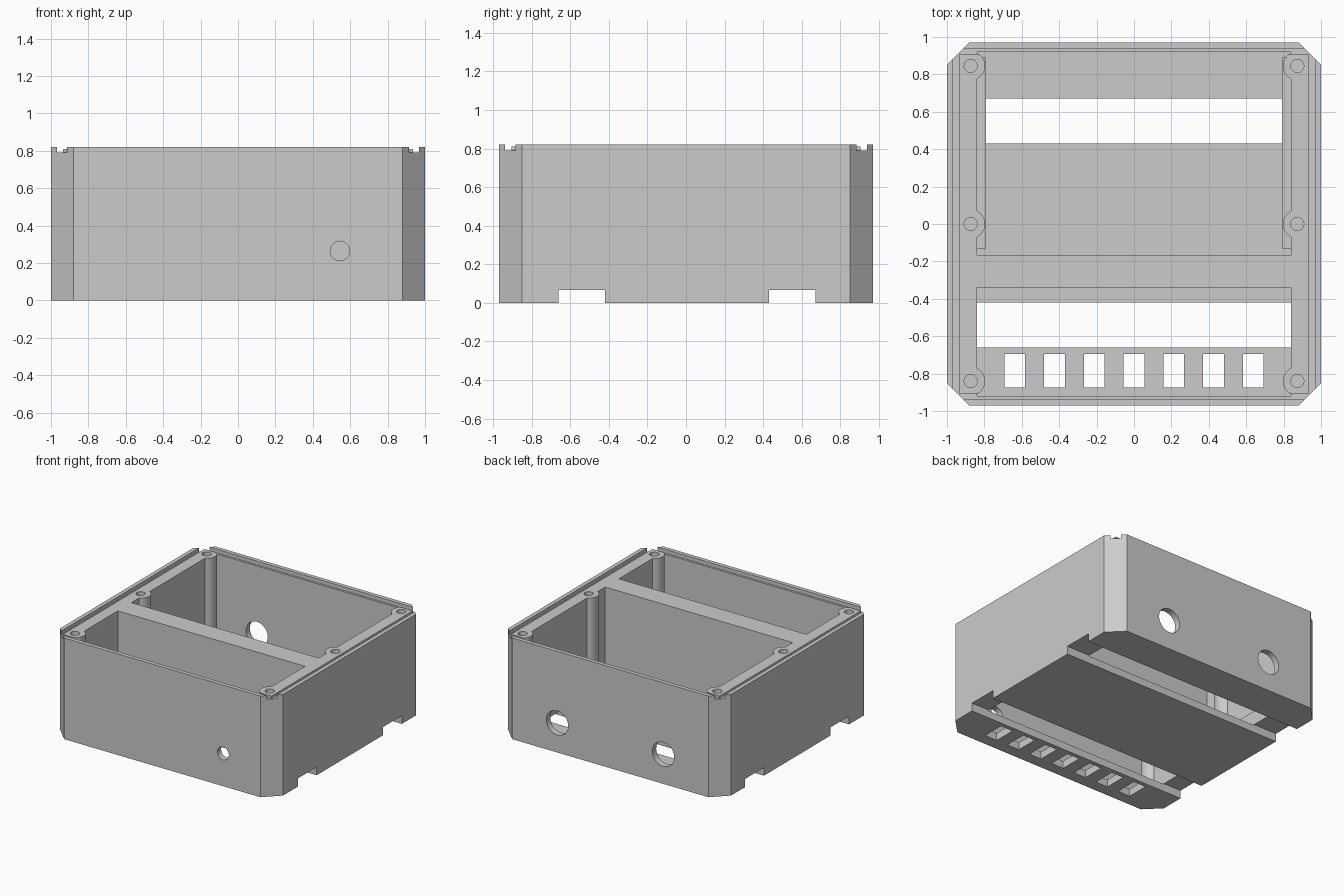
import bpy
import bmesh
from mathutils import Matrix

old = bpy.data.objects.get("Cube")
if old:
    bpy.data.objects.remove(old, do_unlink=True)

plastic = bpy.data.materials.new("grey_plastic")
plastic.use_nodes = True
GREY = (0.6, 0.6, 0.6, 1)
plastic.diffuse_color = GREY
plastic.node_tree.nodes["Principled BSDF"].inputs["Base Color"].default_value = GREY

HEIGHT, RIM, FLOOR = 0.82, 0.81, 0.06
HALF_X, HALF_Y, CHAMFER = 1.0, 0.97, 0.12


def finish(bm, name):
    bmesh.ops.recalc_face_normals(bm, faces=bm.faces)
    mesh = bpy.data.meshes.new(name)
    bm.to_mesh(mesh)
    bm.free()
    mesh.materials.append(plastic)
    obj = bpy.data.objects.new(name, mesh)
    bpy.context.collection.objects.link(obj)
    return obj


def box(name, x0, x1, y0, y1, z0, z1):
    bm = bmesh.new()
    size = Matrix.Diagonal((x1 - x0, y1 - y0, z1 - z0, 1))
    place = Matrix.Translation(((x0 + x1) / 2, (y0 + y1) / 2, (z0 + z1) / 2))
    bmesh.ops.create_cube(bm, size=1, matrix=place @ size)
    return finish(bm, name)


def cylinder(name, centre, radius, length, axis="Z"):
    bm = bmesh.new()
    turn = Matrix.Rotation(1.570796, 4, "X") if axis == "Y" else Matrix.Identity(4)
    bmesh.ops.create_cone(bm, cap_ends=True, segments=40, radius1=radius, radius2=radius,
                          depth=length, matrix=Matrix.Translation(centre) @ turn)
    return finish(bm, name)


def combine(tool, operation="DIFFERENCE"):
    """Apply one boolean step to the body and discard the tool."""
    tool.hide_render = True
    mod = body.modifiers.new(tool.name, "BOOLEAN")
    mod.operation, mod.solver, mod.object = operation, "EXACT", tool
    bpy.ops.object.modifier_apply(modifier=mod.name)
    bpy.data.objects.remove(tool, do_unlink=True)


# Outer block with chamfered vertical corners
bm = bmesh.new()
cx, cy = HALF_X - CHAMFER, HALF_Y - CHAMFER
outline = [(cx, -HALF_Y), (HALF_X, -cy), (HALF_X, cy), (cx, HALF_Y),
           (-cx, HALF_Y), (-HALF_X, cy), (-HALF_X, -cy), (-cx, -HALF_Y)]
base = bm.faces.new([bm.verts.new((x, y, 0)) for x, y in outline])
top = bmesh.ops.extrude_face_region(bm, geom=[base])
bmesh.ops.translate(bm, vec=(0, 0, HEIGHT),
                    verts=[g for g in top["geom"] if isinstance(g, bmesh.types.BMVert)])
body = finish(bm, "enclosure_body")
bpy.ops.object.select_all(action="DESELECT")
bpy.context.view_layer.objects.active = body
body.select_set(True)

# Two compartments with a thick divider between them
for y0, y1 in ((-0.92, -0.34), (-0.165, 0.92)):
    combine(box("compartment", -0.84, 0.84, y0, y1, FLOOR, 1))

# Screw bosses and board ledges
bosses = [(s * 0.873, y) for s in (-1, 1) for y in (-0.84, 0, 0.845)]
for x, y in bosses:
    combine(cylinder("screw_boss", (x, y, 0.42), 0.077, 0.79), "UNION")
for s in (-1, 1):
    x0, x1 = sorted((s * 0.79, s * 0.9))
    combine(box("board_ledge", x0, x1, -0.13, 0.89, 0.03, 0.18), "UNION")

# Recess inside the outer lip, and the seal groove around it
combine(box("lip_recess", -0.967, 0.967, -0.937, 0.937, RIM, 1))
for s in (-1, 1):
    x0, x1 = sorted((s * 0.935, s * 0.967))
    combine(box("side_groove", x0, x1, -0.937, 0.937, 0.79, 1))
    y0, y1 = sorted((s * 0.905, s * 0.937))
    combine(box("end_groove", -0.967, 0.967, y0, y1, 0.79, 1))

# Screw holes
for x, y in bosses:
    combine(cylinder("screw_hole", (x, y, 0.75), 0.035, 0.5))

# Mounting channels across the underside
for y0, y1 in ((-0.66, -0.42), (0.43, 0.67)):
    combine(box("rail_channel", -1.1, 1.1, y0, y1, -0.1, 0.066))

# Vent slots in the floor
for i in range(-3, 4):
    x = i * 0.2125
    combine(box("vent", x - 0.055, x + 0.055, -0.875, -0.695, -0.1, 0.2))

# Cable holes in the back and a small hole in the front
for x in (-0.475, 0.475):
    combine(cylinder("cable_hole", (x, 0.95, 0.24), 0.098, 0.2, "Y"))
combine(cylinder("front_hole", (0.545, -0.95, 0.265), 0.052, 0.2, "Y"))

bpy.ops.object.shade_smooth_by_angle(angle=0.5)
